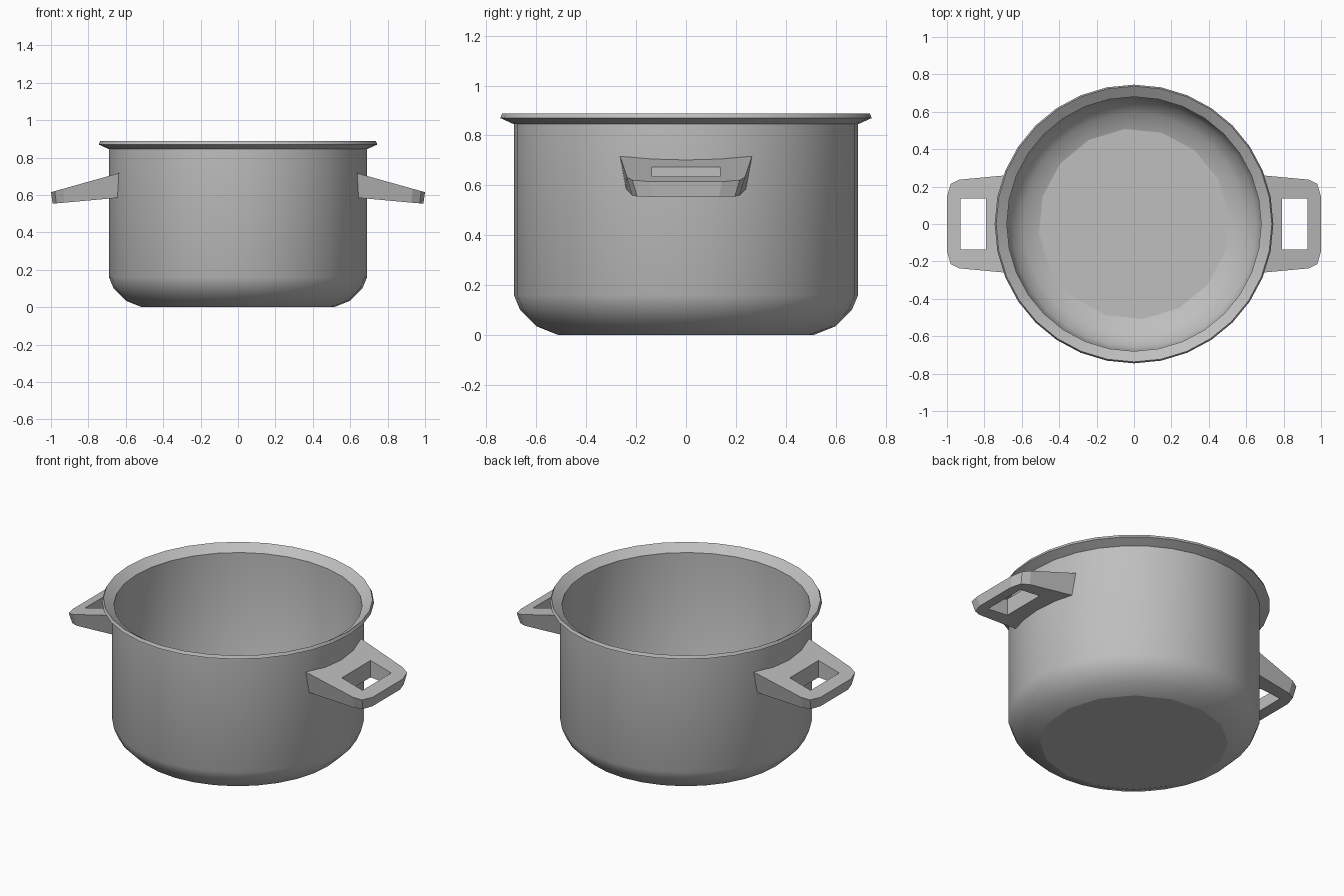
import bpy, bmesh
from math import cos, sin, pi, sqrt, radians

cube = bpy.data.objects.get("Cube")
if cube:
    bpy.data.objects.remove(cube, do_unlink=True)

grey = bpy.data.materials.new("light_grey_metal")
grey.use_nodes = True
grey.diffuse_color = (0.52, 0.52, 0.52, 1)
grey.node_tree.nodes["Principled BSDF"].inputs["Base Color"].default_value = (0.52, 0.52, 0.52, 1)


def finish(bm, name):
    bmesh.ops.recalc_face_normals(bm, faces=bm.faces)
    mesh = bpy.data.meshes.new(name)
    bm.to_mesh(mesh)
    bm.free()
    mesh.materials.append(grey)
    obj = bpy.data.objects.new(name, mesh)
    bpy.context.collection.objects.link(obj)
    return obj


# Pot body: thin closed lathe, outside floor to rim to inside floor
SIDES = 32
PROFILE = [(0.515, 0), (0.60, 0.035), (0.665, 0.10), (0.69, 0.16),
           (0.69, 0.845), (0.745, 0.87), (0.737, 0.888), (0.68, 0.85),
           (0.68, 0.165), (0.655, 0.105), (0.592, 0.043), (0.51, 0.01)]


def ring(bm, r, z, coarse):
    """Ring of SIDES entries; a coarse ring shares one vertex per pair."""
    step = 2 * pi / SIDES
    if not coarse:
        return [bm.verts.new((r * cos(i * step), r * sin(i * step), z)) for i in range(SIDES)]
    half = [bm.verts.new((r * cos((2 * i + 0.5) * step), r * sin((2 * i + 0.5) * step), z))
            for i in range(SIDES // 2)]
    return [half[i // 2] for i in range(SIDES)]


bm = bmesh.new()
last = len(PROFILE) - 1
rings = [ring(bm, r, z, k in (0, last)) for k, (r, z) in enumerate(PROFILE)]
for a, b in zip(rings, rings[1:]):
    for i in range(SIDES):
        j = (i + 1) % SIDES
        bm.faces.new(list(dict.fromkeys((a[i], a[j], b[j], b[i]))))
for floor in (rings[0], rings[-1]):
    bm.faces.new(floor[::2])
bmesh.ops.recalc_face_normals(bm, faces=bm.faces)
# Smooth walls, with crisp rim and floor edges
for f in bm.faces:
    f.smooth = True
for e in bm.edges:
    on_floor = any(len(f.verts) > 4 for f in e.link_faces)
    e.smooth = not on_floor and e.calc_face_angle(0) < radians(32)
finish(bm, "pot_body")


# Handles: tapered slab hugging the wall, with a rectangular grip hole
def top_z(x):
    return 0.715 - 0.28 * (x - 0.643)


def bottom_z(x):
    return 0.585 - 0.088 * (x - 0.643)


def handle(name, side):
    half = [(0.935, 0.237), (0.98, 0.215), (1.0, 0.145)]
    wall = [0.265 * (1 - k / 4) for k in range(9)]
    outline = half + [(x, -y) for x, y in reversed(half)]
    outline += [(sqrt(0.686 ** 2 - y * y), y) for y in reversed(wall)]
    hole = [(0.79, 0.137), (0.928, 0.137), (0.928, -0.137), (0.79, -0.137)]

    bm = bmesh.new()
    layers = []
    for height, taper in ((top_z, 1.0), (bottom_z, 0.91)):
        outer = [bm.verts.new((side * (x - (1 - taper) * 0.1 * (x > 0.9)), y * taper, height(x)))
                 for x, y in outline]
        inner = [bm.verts.new((side * x, y, height(x))) for x, y in hole]
        edges = [bm.edges.new((loop[i - 1], loop[i]))
                 for loop in (outer, inner) for i in range(len(loop))]
        bmesh.ops.triangle_fill(bm, edges=edges, use_beauty=True)
        layers.append((outer, inner))
    for top, bottom in zip(*layers):
        for i in range(len(top)):
            bm.faces.new((top[i - 1], top[i], bottom[i], bottom[i - 1]))
    finish(bm, name)


handle("left_handle", 1)
handle("right_handle", -1)
